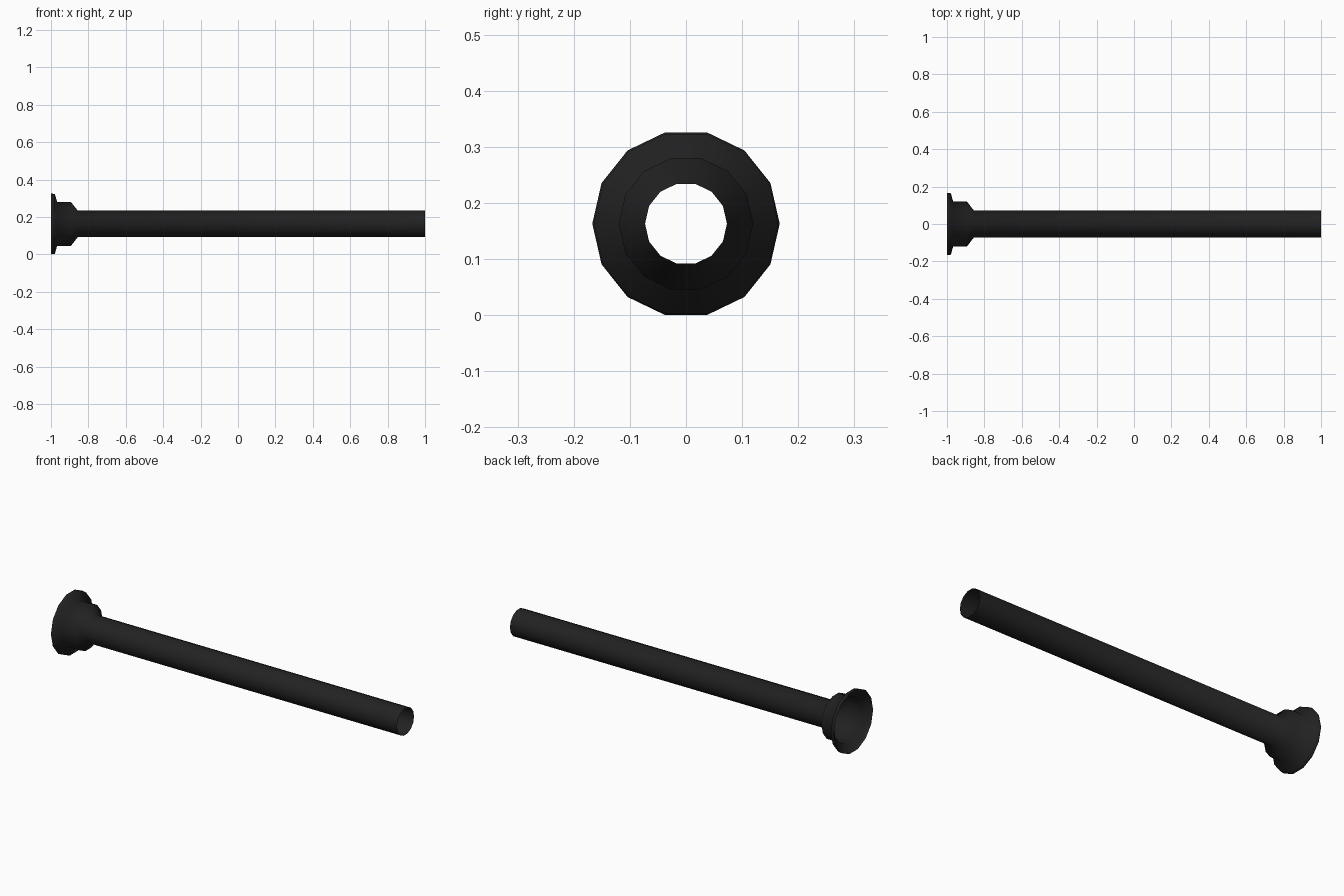
import bpy, bmesh, math

if "Cube" in bpy.data.objects:
    bpy.data.objects.remove(bpy.data.objects["Cube"])

SIDES = 14
CENTRE_Z = 0.163
# (x, radius) along the pipe: flared rim, collar, taper, long tube
PROFILE = [(-1.0, 0.167), (-0.979, 0.164), (-0.967, 0.120),
           (-0.893, 0.120), (-0.857, 0.073), (1.0, 0.073)]

mat = bpy.data.materials.new("black metal")
mat.diffuse_color = (0.016, 0.016, 0.016, 1)
mat.use_nodes = True
mat.node_tree.nodes["Principled BSDF"].inputs["Base Color"].default_value = mat.diffuse_color

# Open thin-walled pipe, revolved around the x axis
bm = bmesh.new()
rings = []
for x, r in PROFILE:
    rings.append([bm.verts.new((x, r * math.cos(a), CENTRE_Z + r * math.sin(a)))
                  for a in (2 * math.pi * i / SIDES for i in range(SIDES))])
for a, b in zip(rings, rings[1:]):
    for i in range(SIDES):
        j = (i + 1) % SIDES
        bm.faces.new((a[i], b[i], b[j], a[j]))
for f in bm.faces:
    f.normal_update()
    c = f.calc_center_median()
    if f.normal.y * c.y + f.normal.z * (c.z - CENTRE_Z) < 0:
        f.normal_flip()
    f.smooth = True

mesh = bpy.data.meshes.new("flanged_pipe")
bm.to_mesh(mesh)
bm.free()
mesh.materials.append(mat)
pipe = bpy.data.objects.new("flanged_pipe", mesh)
bpy.context.collection.objects.link(pipe)
